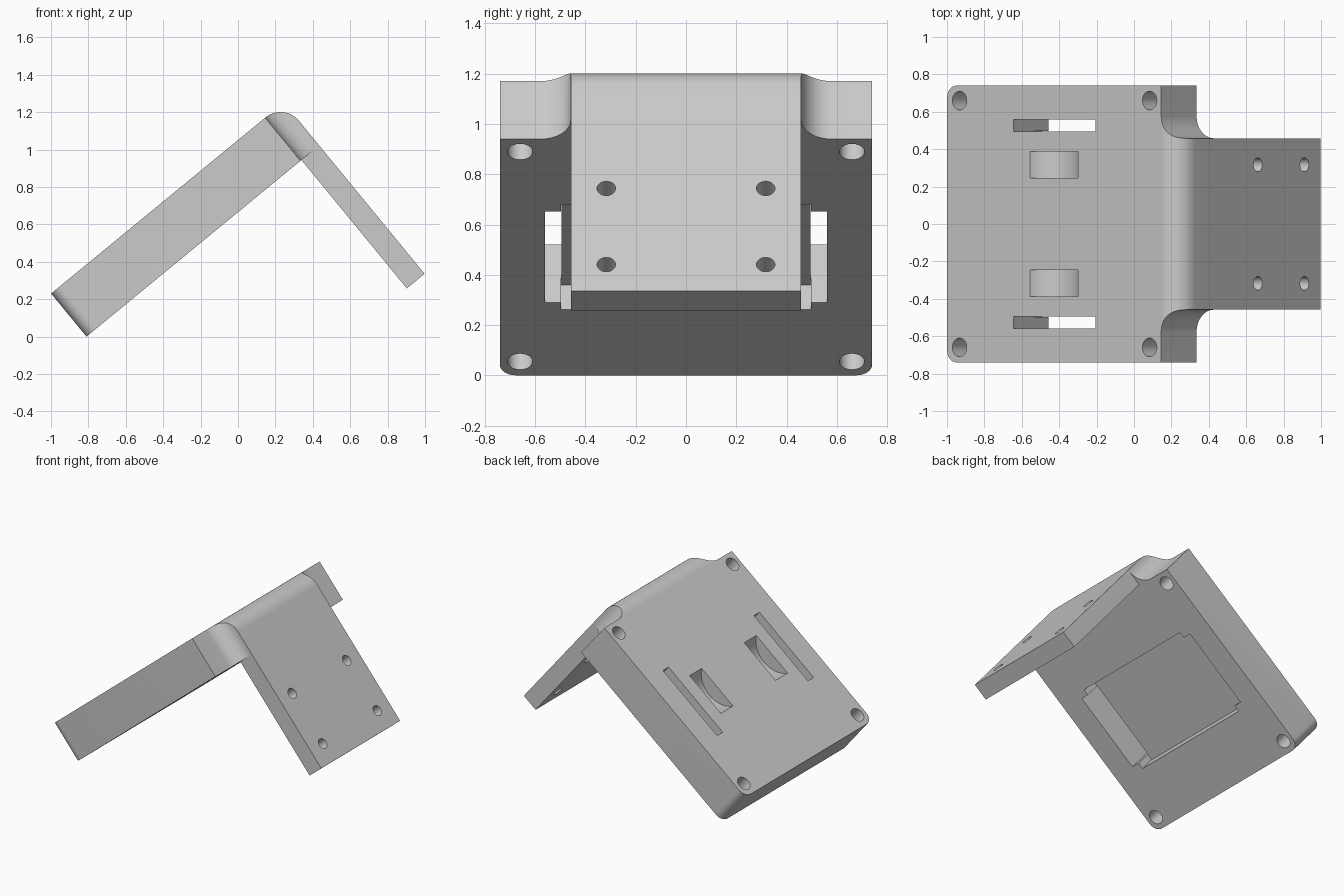
import bpy, bmesh, math
from mathutils import Matrix

if "Cube" in bpy.data.objects:
    bpy.data.objects.remove(bpy.data.objects["Cube"])

# Local frame: X runs up the plate, Y is width, Z is the plate normal.
ANGLE = math.radians(39.4)
HALF, TONGUE, LEN, END, THICK = 0.74, 0.458, 1.481, 1.61, 0.298


def arc(cx, cy, r, a0, a1, n=12):
    """Points along an arc, angles in degrees."""
    return [(cx + r * math.cos(math.radians(a0 + (a1 - a0) * i / n)),
             cy + r * math.sin(math.radians(a0 + (a1 - a0) * i / n)))
            for i in range(n + 1)]


def prism(name, pts, lo, hi, axis='Z'):
    """Extrude an outline along Z (pts are x,y), Y (x,z) or X (y,z)."""
    place = {'Z': lambda p, d: (p[0], p[1], d),
             'Y': lambda p, d: (p[0], d, p[1]),
             'X': lambda p, d: (d, p[0], p[1])}[axis]
    bm = bmesh.new()
    a = [bm.verts.new(place(p, lo)) for p in pts]
    b = [bm.verts.new(place(p, hi)) for p in pts]
    bm.faces.new(a)
    bm.faces.new(b)
    for i in range(len(pts)):
        j = (i + 1) % len(pts)
        bm.faces.new((a[i], a[j], b[j], b[i]))
    bmesh.ops.recalc_face_normals(bm, faces=bm.faces)
    me = bpy.data.meshes.new(name)
    bm.to_mesh(me)
    bm.free()
    ob = bpy.data.objects.new(name, me)
    bpy.context.collection.objects.link(ob)
    return ob


def box(name, x0, x1, y0, y1, z0, z1):
    return prism(name, [(x0, y0), (x1, y0), (x1, y1), (x0, y1)], z0, z1)


def boolean(target, tool, op='DIFFERENCE'):
    """Apply a boolean and remove the tool."""
    mod = target.modifiers.new("bool", 'BOOLEAN')
    mod.object, mod.operation, mod.solver = tool, op, 'EXACT'
    dg = bpy.context.evaluated_depsgraph_get()
    me = bpy.data.meshes.new_from_object(target.evaluated_get(dg))
    target.modifiers.clear()
    target.data = me
    bpy.data.objects.remove(tool)


# Plate outline: rounded lower corners, filleted narrow tongue at the top
r, f = 0.065, 0.12
upper = ([(END + 0.1, TONGUE)]
         + arc(LEN + f, TONGUE + f, f, 270, 180)
         + [(LEN, HALF)]
         + arc(r, HALF - r, r, 90, 180, 8))
outline = upper + [(x, -y) for x, y in reversed(upper)]
bracket = prism("angled_bracket", outline, 0, THICK)

# Round the outer bend
side = [(-0.1, -0.1), (END, -0.1)] + arc(END - 0.127, THICK - 0.127, 0.127, 0, 90, 16) + [(-0.1, THICK)]
boolean(bracket, prism("bend_profile", side, -1, 1, 'Y'), 'INTERSECT')

# Folded flap
boolean(bracket, box("flap", 1.487, END, -TONGUE, TONGUE, -0.888, 0.05), 'UNION')

# Shallow pocket on the underside
boolean(bracket, box("pocket", 0.413, 1.07, -0.497, 0.497, -0.1, 0.127))

for s in (-1, 1):
    # Corner screw holes in the plate
    for x in (0.086, 1.401):
        boolean(bracket, prism("hole", arc(x, s * 0.66, 0.05, 0, 345, 23), -0.1, 0.4))
    # Screw holes in the flap
    for z in (-0.36, -0.752):
        boolean(bracket, prism("flap_hole", arc(s * 0.317, z, 0.037, 0, 345, 23), 1.4, 1.7, 'X'))
    # Long through slots
    y0, y1 = sorted((s * 0.495, s * 0.56))
    boolean(bracket, box("slot", 0.458, 1.027, y0, y1, -0.1, 0.4))
    # Curved scoops in the top face
    depth, half = 0.1, 0.165
    rad = (half ** 2 + depth ** 2) / (2 * depth)
    y0, y1 = sorted((s * 0.247, s * 0.387))
    boolean(bracket, prism("scoop", arc(0.739, THICK - depth + rad, rad, 0, 354.375, 63), y0, y1, 'Y'))

# Tilt the part into place
bracket.data.transform(Matrix.Translation((-0.81, 0, 0)) @ Matrix.Rotation(-ANGLE, 4, 'Y'))
low = min(v.co.z for v in bracket.data.vertices)
bracket.data.transform(Matrix.Translation((0, 0, -low)))
bpy.context.view_layer.objects.active = bracket
bracket.select_set(True)
bpy.ops.object.shade_smooth_by_angle(angle=math.radians(30))
